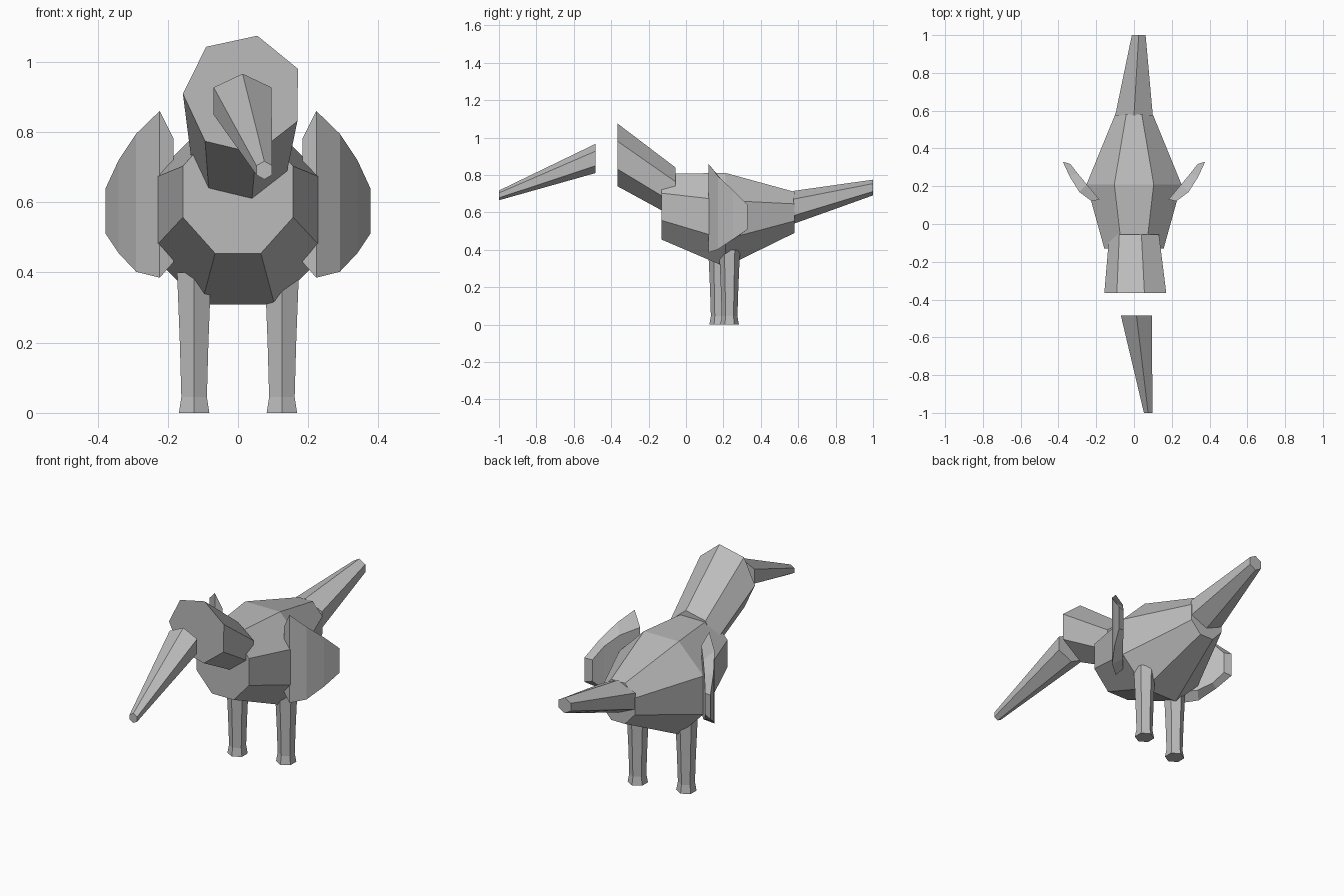
import bpy, bmesh, math

if "Cube" in bpy.data.objects:
    bpy.data.objects.remove(bpy.data.objects["Cube"], do_unlink=True)

GREY = (0.5, 0.5, 0.5, 1)
mat = bpy.data.materials.new("plain grey")
mat.use_nodes = True
mat.diffuse_color = GREY
mat.node_tree.nodes["Principled BSDF"].inputs["Base Color"].default_value = GREY


def loft(name, rings):
    """Join closed rings of points into a capped solid with flat faces."""
    bm = bmesh.new()
    loops = [[bm.verts.new(p) for p in ring] for ring in rings]
    n = len(loops[0])
    for a, b in zip(loops, loops[1:]):
        for i in range(n):
            j = (i + 1) % n
            bm.faces.new((a[i], a[j], b[j], b[i]))
    bm.faces.new(loops[0])
    bm.faces.new(loops[-1])
    bmesh.ops.recalc_face_normals(bm, faces=bm.faces)
    mesh = bpy.data.meshes.new(name)
    bm.to_mesh(mesh)
    bm.free()
    mesh.materials.append(mat)
    obj = bpy.data.objects.new(name, mesh)
    bpy.context.collection.objects.link(obj)
    return obj


def ring_y(y, x, z, rx, rz, sides, start):
    """Regular ring facing along y."""
    turn = [math.radians(start) + math.tau * i / sides for i in range(sides)]
    return [(x + rx * math.cos(t), y, z + rz * math.sin(t)) for t in turn]


def ring_z(x, y, z, r):
    """Six-sided ring facing along z, with a corner at the front."""
    turn = [math.pi / 2 + math.tau * i / 6 for i in range(6)]
    return [(x + r * math.cos(t), y + r * math.sin(t), z) for t in turn]


# Eight-sided body, widest in the middle
loft("body", [ring_y(-0.13, 0, 0.63, 0.17, 0.19, 8, 22.5),
              ring_y(0.21, 0, 0.56, 0.272, 0.272, 8, 22.5),
              ring_y(0.58, 0, 0.60, 0.108, 0.119, 8, 22.5)])

# Seven-sided head, slightly turned, narrowing into the body
loft("head", [ring_y(-0.365, 0.015, 0.907, 0.172, 0.172, 7, 76.5),
              ring_y(-0.055, 0.007, 0.705, 0.138, 0.138, 7, 76.5)])

# Six-sided beak, separate from the head
loft("beak", [ring_y(-0.485, 0.013, 0.888, 0.095, 0.078, 6, 90),
              ring_y(-1, 0.075, 0.691, 0.026, 0.026, 6, 90)])

# Six-sided tail
loft("tail", [ring_y(0.575, 0, 0.627, 0.115, 0.088, 6, 90),
              ring_y(1, 0.025, 0.733, 0.042, 0.042, 6, 90)])

# Bent wing plates: each column is x, y, lowest z, highest z
OUTER = [(0.223, 0.12, 0.385, 0.86), (0.29, 0.17, 0.402, 0.795),
         (0.34, 0.25, 0.455, 0.72), (0.377, 0.33, 0.51, 0.64)]
INNER = [(0.183, 0.13, 0.43, 0.78), (0.25, 0.21, 0.43, 0.75),
         (0.30, 0.27, 0.465, 0.70), (0.337, 0.318, 0.52, 0.635)]
for side, name in ((1, "left"), (-1, "right")):
    rings = []
    for (xo, yo, lo, hi), (xi, yi, li, hj) in zip(OUTER, INNER):
        rings.append([(side * xo, yo, lo), (side * xo, yo, hi),
                      (side * xi, yi, hj), (side * xi, yi, li)])
    loft(name + "_wing", rings)

# Legs with flared feet, one set a little further back
for side, y, name in ((1, 0.233, "left"), (-1, 0.175, "right")):
    x = side * 0.125
    loft(name + "_leg", [ring_z(x, y, 0, 0.05), ring_z(x, y, 0.045, 0.042),
                         ring_z(x, y, 0.2, 0.047), ring_z(x, y, 0.4, 0.056)])
